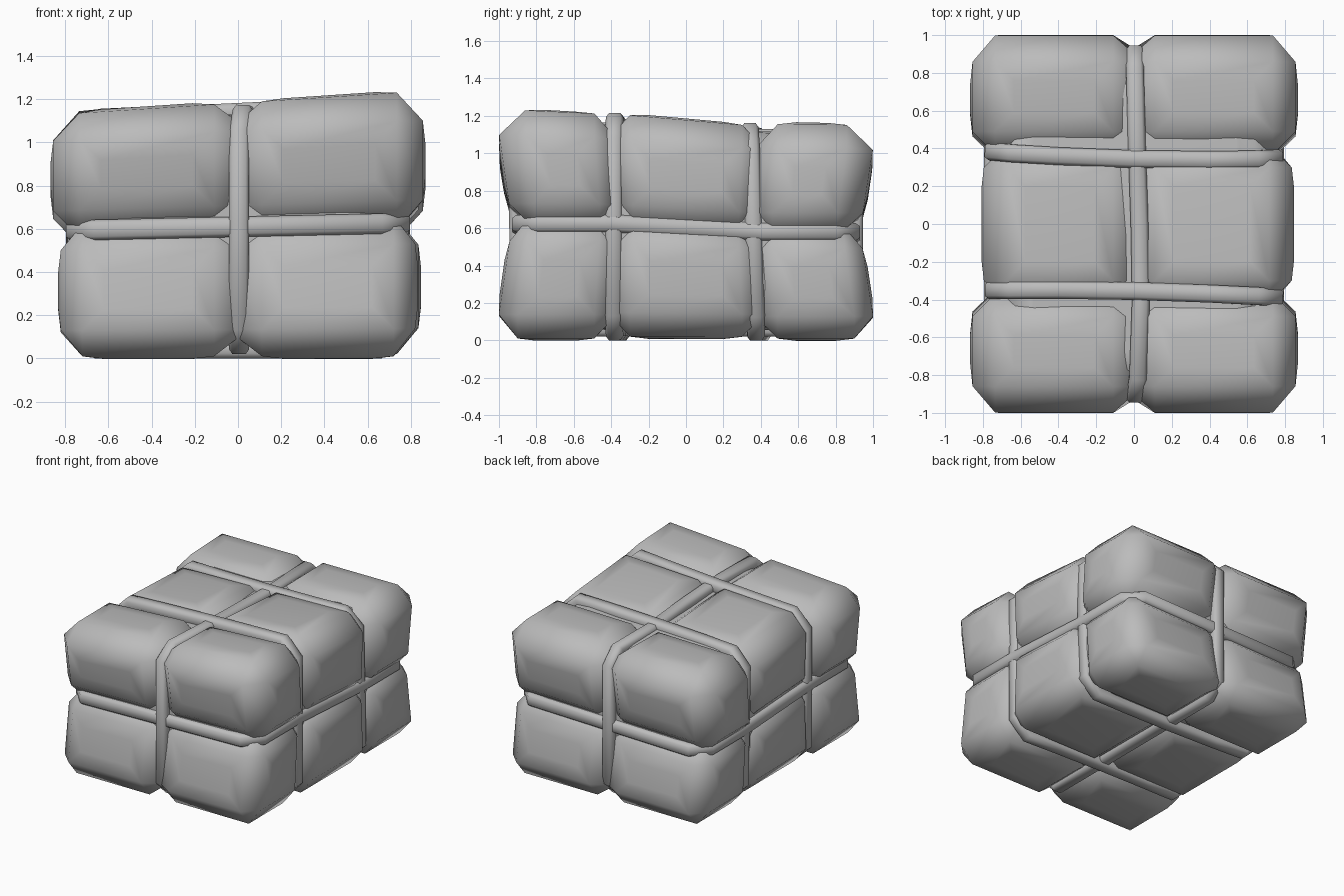
import bpy, bmesh
from mathutils import Vector

cube = bpy.data.objects.get("Cube")
if cube:
    bpy.data.objects.remove(cube, do_unlink=True)

grey = bpy.data.materials.new("plain_grey")
grey.use_nodes = True
GREY = (0.5, 0.5, 0.5, 1)
grey.diffuse_color = GREY
grey.node_tree.nodes["Principled BSDF"].inputs["Base Color"].default_value = GREY

SEAM, TOP = 0.59, 1.18


def top_z(x, y):
    """Gently sagging height of the bundle's top."""
    dip = 0.025 * max(0, 1 - abs(y - 0.3) / 0.4)
    return 1.175 + 0.035 * x - 0.02 * y - 0.035 * x * y - dip


def waist_z(x, y):
    """Height of the tilted horizontal seam."""
    return 0.587 + 0.022 * x - 0.022 * max(-1, min(1, y / 0.4))


def settle(p):
    """Pinch the ends at the waist, tilt the seam and slope the top."""
    x, y, z = p
    y *= 1 - 0.07 * max(0, 1 - abs(z - SEAM) / 0.46)
    tilt = waist_z(x, y) - SEAM
    if z > SEAM:
        t = (z - SEAM) / (TOP - SEAM)
        z += (1 - t) * tilt + t * (top_z(x, y) - TOP)
    else:
        z += z / SEAM * tilt
    return Vector((x, y, z))


def add_object(name, bm):
    bmesh.ops.recalc_face_normals(bm, faces=bm.faces[:])
    for f in bm.faces:
        f.smooth = True
    mesh = bpy.data.meshes.new(name)
    bm.to_mesh(mesh)
    bm.free()
    mesh.materials.append(grey)
    bpy.context.collection.objects.link(bpy.data.objects.new(name, mesh))


def lump(name, ranges, insets):
    """Chamfered cushion; each axis has (low, high) limits and chamfer insets."""
    bm = bmesh.new()
    bmesh.ops.create_cube(bm, size=2)
    bmesh.ops.bevel(bm, geom=bm.edges[:], offset=0.5, segments=1,
                    affect='EDGES', clamp_overlap=False)
    panels = sorted(bm.faces, key=lambda f: -f.calc_area())[:6]
    for v in bm.verts:
        p = []
        for axis in range(3):
            side = 1 if v.co[axis] > 0 else 0
            c = ranges[axis][side]
            if abs(v.co[axis]) < 0.9:
                c += insets[axis][side] * (-1 if side else 1)
            p.append(c)
        v.co = settle(p)
    bmesh.ops.recalc_face_normals(bm, faces=bm.faces[:])
    # soft cushion rise on each panel
    bmesh.ops.inset_individual(bm, faces=panels, thickness=0.1, depth=0.012,
                               use_even_offset=True)
    add_object(name, bm)


# Twelve bulging lumps between the ropes
for row, y_range in (("front", (-1.0, -0.37)), ("middle", (-0.42, 0.42)),
                     ("back", (0.37, 1.0))):
    for level in ("lower", "upper"):
        upper = level == "upper"
        floor = 0.02 if row == "middle" else 0.01
        z_range = (0.56, 1.17) if upper else (floor, 0.62)
        z_inset = (0.13, 0.13) if upper else (0.12, 0.12)
        end = 0.14 if upper else 0.1
        y_inset = {"front": (end, 0.12), "middle": (0.12, 0.12),
                   "back": (0.12, end)}[row]
        corner = 0.12 if upper else 0.1
        for side, s in (("left", 1), ("right", -1)):
            if row == "middle":
                outer = 0.835 if s > 0 else 0.795
            else:
                outer = 0.855 if upper else 0.82
            x_range, x_inset = (-0.05, outer), (0.16, corner)
            if s < 0:
                x_range, x_inset = (-outer, 0.05), (corner, 0.16)
            lump(f"{row}_{level}_{side}_lump", (x_range, y_range, z_range),
                 (x_inset, y_inset, z_inset))

# Core that closes the bottoms of the grooves
lump("core", ((-0.75, 0.76), (-0.89, 0.89), (0.07, 1.11)), ((0.12, 0.12),) * 3)


def rope(name, points, axis):
    """Sweep a rounded flat band round a loop lying across the given axis."""
    w, t = 0.047, 0.045
    profile = [(w, t / 2), (w * 0.65, t), (-w * 0.65, t), (-w, t / 2),
               (-w, -t / 2), (-w * 0.65, -t), (w * 0.65, -t), (w, -t / 2)]
    pts, axis, n = [Vector(p) for p in points], Vector(axis), len(points)
    bm = bmesh.new()
    rings = []
    for i, p in enumerate(pts):
        before = (p - pts[i - 1]).normalized()
        after = (pts[(i + 1) % n] - p).normalized()
        tangent = (before + after).normalized()
        out = tangent.cross(axis).normalized() / tangent.dot(after)
        across = out.cross(tangent).normalized()
        rings.append([bm.verts.new(p + across * a + out * b) for a, b in profile])
    for i in range(n):
        r, q = rings[i - 1], rings[i]
        for k in range(len(profile)):
            bm.faces.new((r[k - 1], r[k], q[k], q[k - 1]))
    add_object(name, bm)


def ring(a, b, cut):
    """Octagonal outline with extra middle points, half sizes a and b."""
    return [(a, -b + cut), (a, 0), (a, b - cut), (a - cut, b), (0.4, b),
            (0, b), (-0.4, b), (-a + cut, b), (-a, b - cut), (-a, 0),
            (-a, -b + cut), (-a + cut, -b), (-0.4, -b), (0, -b),
            (0.4, -b), (a - cut, -b)]


def upright(v, x, y, sink):
    """Map a ring's height onto the bundle's bottom and top."""
    high = top_z(x, y) - sink
    return sink + (high - sink) * (v + 0.55) / 1.1


# Rope around the waist
rope("waist_rope", [(x, y, waist_z(x, y)) for y, x in ring(0.885, 0.75, 0.1)],
     (0, 0, 1))

# Two ropes across the width
for name, y0, bend, lean in (("front_cross_rope", -0.38, 0.025, 0.0),
                             ("back_cross_rope", 0.395, -0.035, -0.03)):
    pts = []
    for u, v in ring(0.745, 0.55, 0.1):
        y = y0 - 0.025 * u + bend * (1 - u * u) + lean * v
        pts.append((u, y, upright(v, u, y, 0.045)))
    rope(name, pts, (0, 1, 0))

# Rope along the length, bending slightly to one side
pts = []
for u, v in ring(0.9, 0.55, 0.09):
    x = 0.005 + (0.035 * max(0, 1 - abs(u + 0.3)) if v > 0.5 else 0)
    pts.append((x, u, upright(v, x, u, 0.065)))
rope("long_rope", pts, (1, 0, 0))
